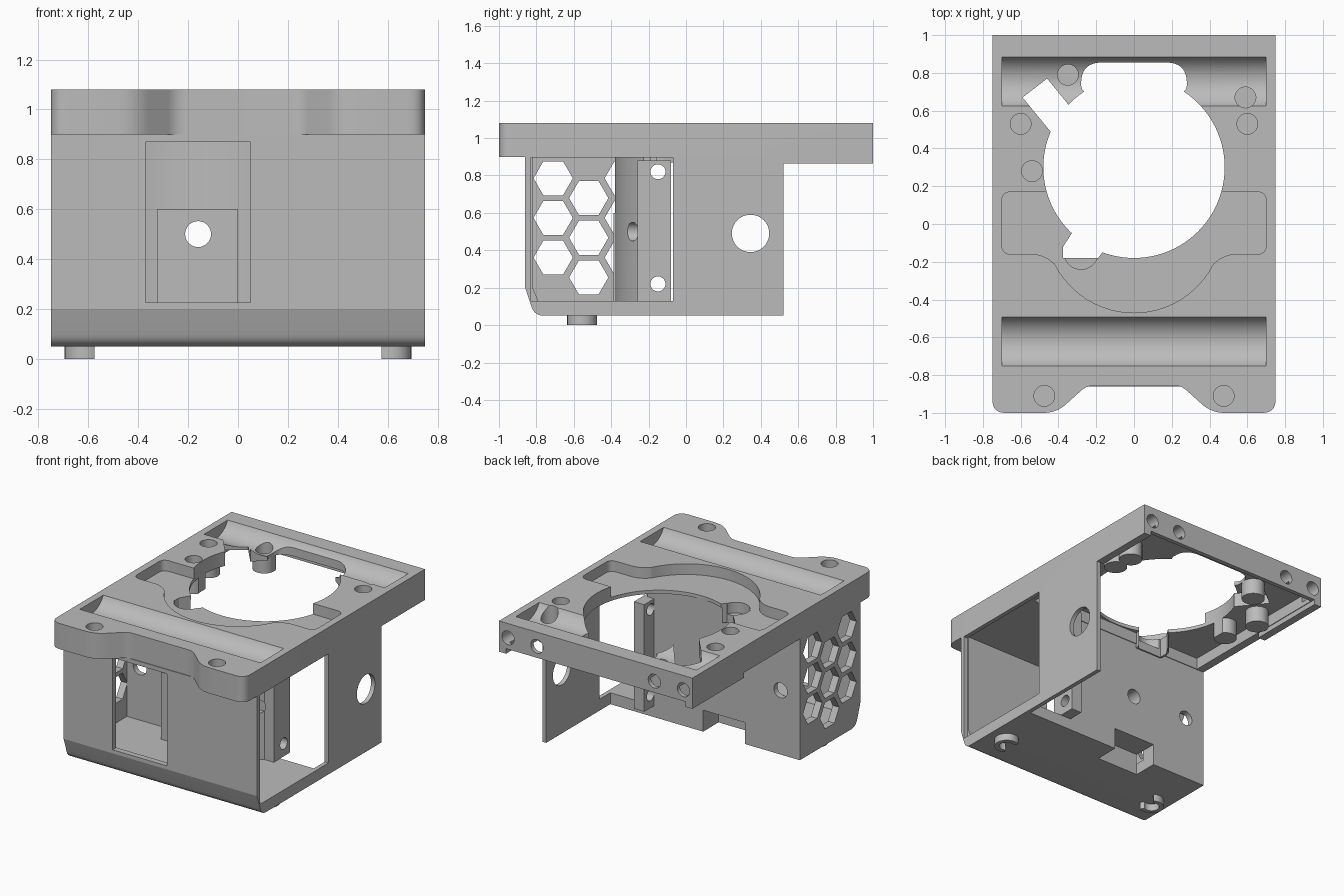
import bpy, bmesh
from math import sin, cos, pi, radians
from mathutils import Vector

cube = bpy.data.objects.get("Cube")
if cube:
    bpy.data.objects.remove(cube, do_unlink=True)

grey = bpy.data.materials.new("matte_grey")
grey.use_nodes = True
COLOUR = (0.5, 0.5, 0.5, 1)
grey.diffuse_color = COLOUR
grey.node_tree.nodes["Principled BSDF"].inputs["Base Color"].default_value = COLOUR


def circle(x, y, r, n=36):
    return [(x + r * cos(2 * pi * i / n), y + r * sin(2 * pi * i / n)) for i in range(n)]


def arc(x, y, r, a, b, n=24):
    angles = [radians(a + (b - a) * i / n) for i in range(n + 1)]
    return [(x + r * cos(t), y + r * sin(t)) for t in angles]


def rect(x0, x1, y0, y1):
    return [(x0, y0), (x1, y0), (x1, y1), (x0, y1)]


def rounded(points, steps=8):
    """Outline with a fillet size as optional third value of each corner."""
    out = []
    for i, p in enumerate(points):
        c = Vector(p[:2])
        if len(p) < 3:
            out.append(tuple(c))
            continue
        a = c + (Vector(points[i - 1][:2]) - c).normalized() * p[2]
        b = c + (Vector(points[(i + 1) % len(points)][:2]) - c).normalized() * p[2]
        for k in range(steps + 1):
            t = k / steps
            out.append(tuple(a * (1 - t) ** 2 + c * 2 * t * (1 - t) + b * t * t))
    return out


def prism(name, outline, lo, hi, axis="z"):
    """Extrude an outline: z takes (x, y), y takes (x, z), x takes (y, z)."""
    place = {"z": lambda a, b, c: (a, b, c), "y": lambda a, b, c: (a, c, b), "x": lambda a, b, c: (c, a, b)}[axis]
    bm = bmesh.new()
    face = bm.faces.new([bm.verts.new(place(a, b, lo)) for a, b in outline])
    new = bmesh.ops.extrude_face_region(bm, geom=[face])["geom"]
    shift = Vector(place(0, 0, hi - lo))
    bmesh.ops.translate(bm, vec=shift, verts=[v for v in new if isinstance(v, bmesh.types.BMVert)])
    bmesh.ops.recalc_face_normals(bm, faces=bm.faces)
    mesh = bpy.data.meshes.new(name)
    bm.to_mesh(mesh)
    bm.free()
    mesh.materials.append(grey)
    obj = bpy.data.objects.new(name, mesh)
    bpy.context.collection.objects.link(obj)
    return obj


def combine(target, operation, *args):
    """Boolean a temporary prism into the target."""
    tool = prism("helper", *args)
    tool.hide_render = True
    mod = target.modifiers.new("boolean", "BOOLEAN")
    mod.operation, mod.object, mod.solver = operation, tool, "EXACT"
    bpy.context.view_layer.update()
    graph = bpy.context.evaluated_depsgraph_get()
    mesh = bpy.data.meshes.new_from_object(target.evaluated_get(graph))
    target.modifiers.clear()
    target.data = mesh
    bpy.data.objects.remove(tool, do_unlink=True)


def cut(target, *args):
    combine(target, "DIFFERENCE", *args)


def join(target, *args):
    combine(target, "UNION", *args)


TOP, UNDER, FLOOR, BASE, REAR = 1.08, 0.9, 0.13, 0.05, -0.19
parts = []

# Top plate with a notched front edge
half = [(0.25, -0.855, 0.04), (0.41, -1, 0.07), (0.75, -1, 0.07), (0.75, 1)]
outline = half + [(-p[0],) + p[1:] for p in reversed(half)]
plate = prism("top_plate", rounded(outline), UNDER, TOP)
parts.append(plate)

# Hollow underside with screw posts and edge ribs
cut(plate, rect(-0.69, 0.69, REAR + 0.005, 0.97), 0.8, 0.98)
screws = [(-0.6, 0.53), (0.6, 0.53), (0.59, 0.67), (-0.35, 0.79), (-0.54, 0.28)]
for x, y in screws:
    join(plate, circle(x, y, 0.075), 0.87, 0.99)
join(plate, circle(-0.28, -0.15, 0.11), 0.87, 0.99)
join(plate, rect(0.695, 0.75, 0.52, 1), 0.865, 0.95)
join(plate, rect(-0.75, -0.695, 0.43, 1), 0.865, 0.95)

# Shallow recess around the opening
recess = [(0.7, 0.17, 0.05), (-0.7, 0.17, 0.05), (-0.7, -0.16, 0.05), (-0.48, -0.16, 0.06)]
recess += arc(0, 0, 0.47, 207, 333) + [(0.48, -0.16, 0.06), (0.7, -0.16, 0.05)]
cut(plate, rounded(recess), TOP - 0.075, 1.2)

# Rounded troughs across the plate
for y in (-0.622, 0.755):
    cut(plate, circle(y, TOP + 0.066, 0.146, 64), -0.7, 0.7, "x")

# Large round opening with its side notches
cut(plate, circle(0, 0.3, 0.48, 96), 0.7, 1.2)
cut(plate, rounded([(-0.2, 0.5), (0.2, 0.5), (0.24, 0.69), (0.28, 0.7, 0.04), (0.28, 0.855, 0.11),
                    (-0.28, 0.855, 0.11), (-0.28, 0.7, 0.04), (-0.24, 0.69)]), 0.7, 1.2)
cut(plate, [(-0.59, 0.67), (-0.43, 0.475), (-0.2, 0.45), (-0.35, 0.635), (-0.46, 0.77)], 0.7, 1.2)
cut(plate, [(-0.33, -0.05), (-0.375, -0.12), (-0.375, -0.18), (-0.19, -0.18), (-0.16, -0.14), (-0.1, 0.1)], 0.7, 1.2)

# Blind screw holes in the top and rear edge
for x, y in screws + [(-0.475, -0.91), (0.475, -0.91)]:
    cut(plate, circle(x, y, 0.055), 0.93, 1.2)
cut(plate, circle(-0.28, -0.15, 0.09), 0.93, 1.2)
for x in (-0.68, -0.455, 0.455, 0.68):
    cut(plate, circle(x, 0.98, 0.048), 0.88, 1.1, "y")

# Front wall and floor in one folded sheet
sheet = rounded([(-0.86, UNDER), (-0.86, 0.2), (-0.81, BASE, 0.05), (REAR, BASE), (REAR, FLOOR),
                 (-0.79, FLOOR), (-0.82, 0.2), (-0.82, UNDER)])
shell = prism("front_wall_and_floor", sheet, -0.7, 0.72, "x")
parts.append(shell)
cut(shell, rect(-0.37, 0.05, 0.225, 0.87), -0.95, -0.7, "y")
cut(shell, rect(-0.325, 0, -0.36, -0.1), 0, 0.2)


# Side walls
def side(name, rear, lo, hi):
    pts = [(-0.86, UNDER), (-0.86, 0.2), (-0.81, BASE, 0.05), (rear, BASE), (rear, UNDER)]
    wall = prism(name, rounded(pts), lo, hi, "x")
    parts.append(wall)
    return wall


left = side("left_wall", 0.52, 0.72, 0.75)
cut(left, rect(-0.83, -0.07, FLOOR, 0.895), 0.6, 0.9, "x")
cut(left, circle(0.345, 0.49, 0.1, 48), 0.6, 0.9, "x")

# Honeycomb vent
right = side("right_wall", REAR, -0.75, -0.7)
for col, y in enumerate((-0.71, -0.52, -0.33)):
    for row in range(3):
        z = 0.785 - 0.212 * row - (0.106 if col == 1 else 0)
        cut(right, circle(y, z, 0.105, 6), -0.9, -0.6, "x")

# Rear wall: flat outside, bulging inside, with motor cover and flange
bulge = [(-0.7, REAR), (-0.7, -0.23)] + arc(0, 0.3, 0.68, 231, 309, 32) + [(0.43, REAR)]
rear = prism("rear_wall", bulge, FLOOR, UNDER)
parts.append(rear)
join(rear, rect(0.38, 0.46, -0.26, -0.08), FLOOR, 0.88)
join(rear, rect(-0.325, 0, -0.387, -0.3), FLOOR, 0.6)
cut(rear, rect(-0.325, 0, -0.36, -0.1), 0, 0.2)
for x in (-0.16, -0.6):
    cut(rear, circle(x, 0.5, 0.052), -0.6, 0, "y")
cut(rear, circle(0.345, 0.5, 0.05), -0.6, -0.23, "y")
for z in (0.22, 0.82):
    cut(rear, circle(-0.15, z, 0.04), 0.3, 0.6, "x")

# Open ring feet
ring = arc(0, 0, 0.08, -120, 120) + arc(0, 0, 0.05, 120, -120)
for name, s in (("left_foot", 1), ("right_foot", -1)):
    parts.append(prism(name, [(s * (0.615 + x), -0.555 + y) for x, y in ring], 0, BASE))

# Smooth curved faces, keep edges crisp
bpy.ops.object.select_all(action="DESELECT")
for obj in parts:
    obj.select_set(True)
bpy.context.view_layer.objects.active = parts[0]
bpy.ops.object.shade_smooth_by_angle(angle=radians(17))
